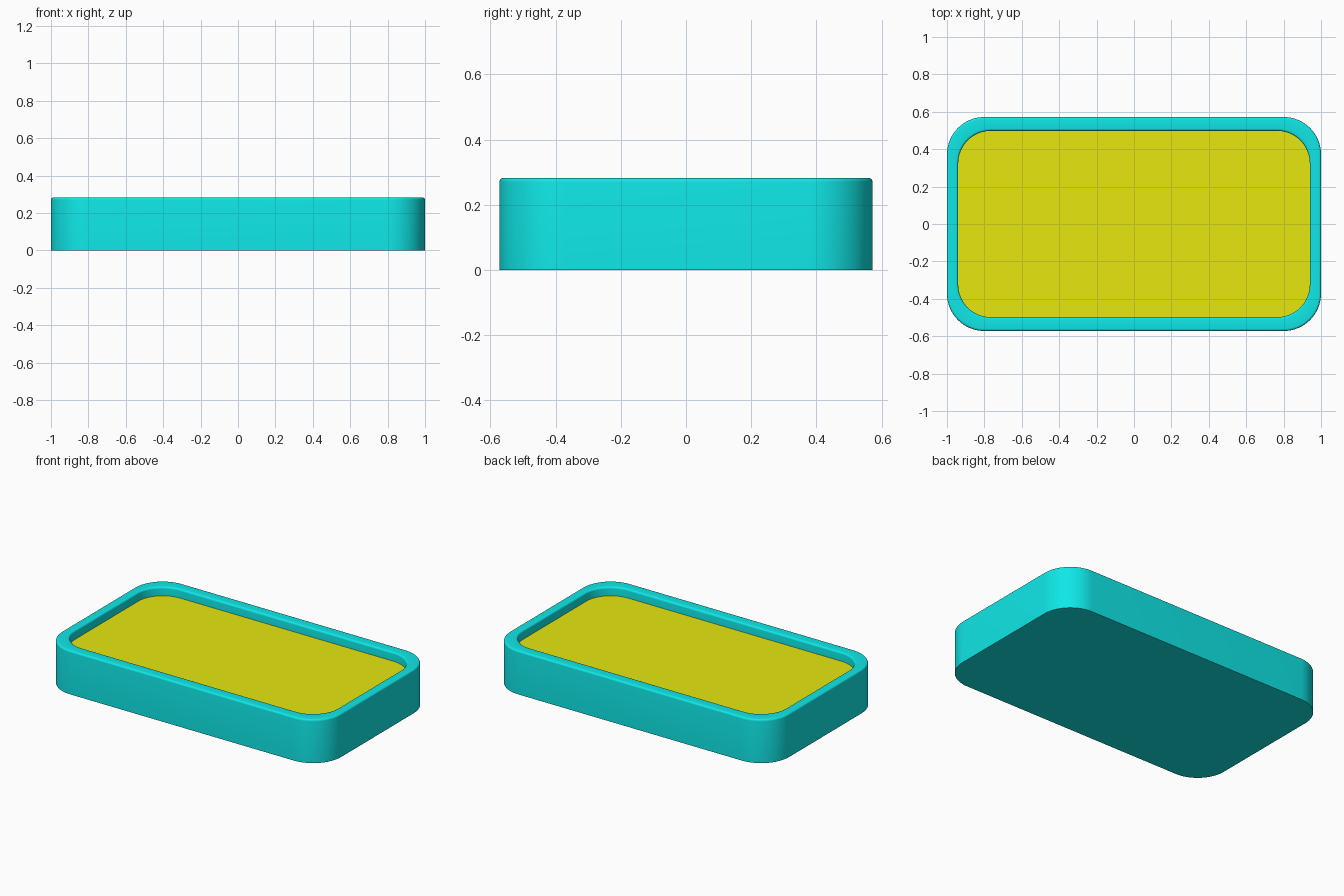
import bpy
import bmesh
from math import sin, cos, pi

cube = bpy.data.objects.get("Cube")
if cube:
    bpy.data.objects.remove(cube, do_unlink=True)

CORNER_STEPS = 16
EDGE_STEPS = 5


def make_material(name, colour):
    mat = bpy.data.materials.new(name)
    mat.use_nodes = True
    mat.diffuse_color = colour
    mat.node_tree.nodes["Principled BSDF"].inputs["Base Color"].default_value = colour
    return mat


def rounded_loop(bm, half_x, half_y, radius, z):
    """Ring of vertices around a rounded rectangle."""
    ring = []
    for quarter, (sx, sy) in enumerate([(1, 1), (-1, 1), (-1, -1), (1, -1)]):
        for i in range(CORNER_STEPS + 1):
            a = (quarter + i / CORNER_STEPS) * pi / 2
            ring.append(bm.verts.new((sx * (half_x - radius) + radius * cos(a),
                                      sy * (half_y - radius) + radius * sin(a), z)))
    return ring


def loft(name, sections, mat):
    """Join rounded rectangles in order and cap both ends."""
    bm = bmesh.new()
    rings = [rounded_loop(bm, *s) for s in sections]
    for low, high in zip(rings, rings[1:]):
        n = len(low)
        for i in range(n):
            j = (i + 1) % n
            bm.faces.new((low[i], low[j], high[j], high[i]))
    bm.faces.new(rings[0][::-1])
    bm.faces.new(rings[-1])
    bmesh.ops.recalc_face_normals(bm, faces=bm.faces)
    mesh = bpy.data.meshes.new(name)
    bm.to_mesh(mesh)
    bm.free()
    mesh.materials.append(mat)
    obj = bpy.data.objects.new(name, mesh)
    bpy.context.collection.objects.link(obj)
    bpy.ops.object.select_all(action="DESELECT")
    obj.select_set(True)
    bpy.context.view_layer.objects.active = obj
    bpy.ops.object.shade_smooth_by_angle(angle=pi / 6)
    return obj


cyan = make_material("cyan", (0.005, 0.8, 0.8, 1))
yellow = make_material("yellow", (0.8, 0.8, 0.005, 1))

OUTER = (1.0, 0.572, 0.2)
INNER = (0.94, 0.498, 0.175)
TOP, FLOOR, ROUND = 0.282, 0.225, 0.012


def offset(outline, d, z):
    return (*(v + d for v in outline), z)


# Tray: outer wall, rounded rim, recess wall and recess base
steps = [i / EDGE_STEPS * pi / 2 for i in range(EDGE_STEPS + 1)]
profile = [offset(OUTER, 0, 0)]
profile += [offset(OUTER, ROUND * (cos(a) - 1), TOP + ROUND * (sin(a) - 1)) for a in steps]
profile += [offset(INNER, ROUND * (1 - sin(a)), TOP + ROUND * (cos(a) - 1)) for a in steps]
profile.append(offset(INNER, 0, FLOOR - 0.02))
loft("tray", profile, cyan)

# Flat panel lying in the recess
loft("floor_panel", [offset(INNER, 0, FLOOR - 0.015), offset(INNER, 0, FLOOR)], yellow)
